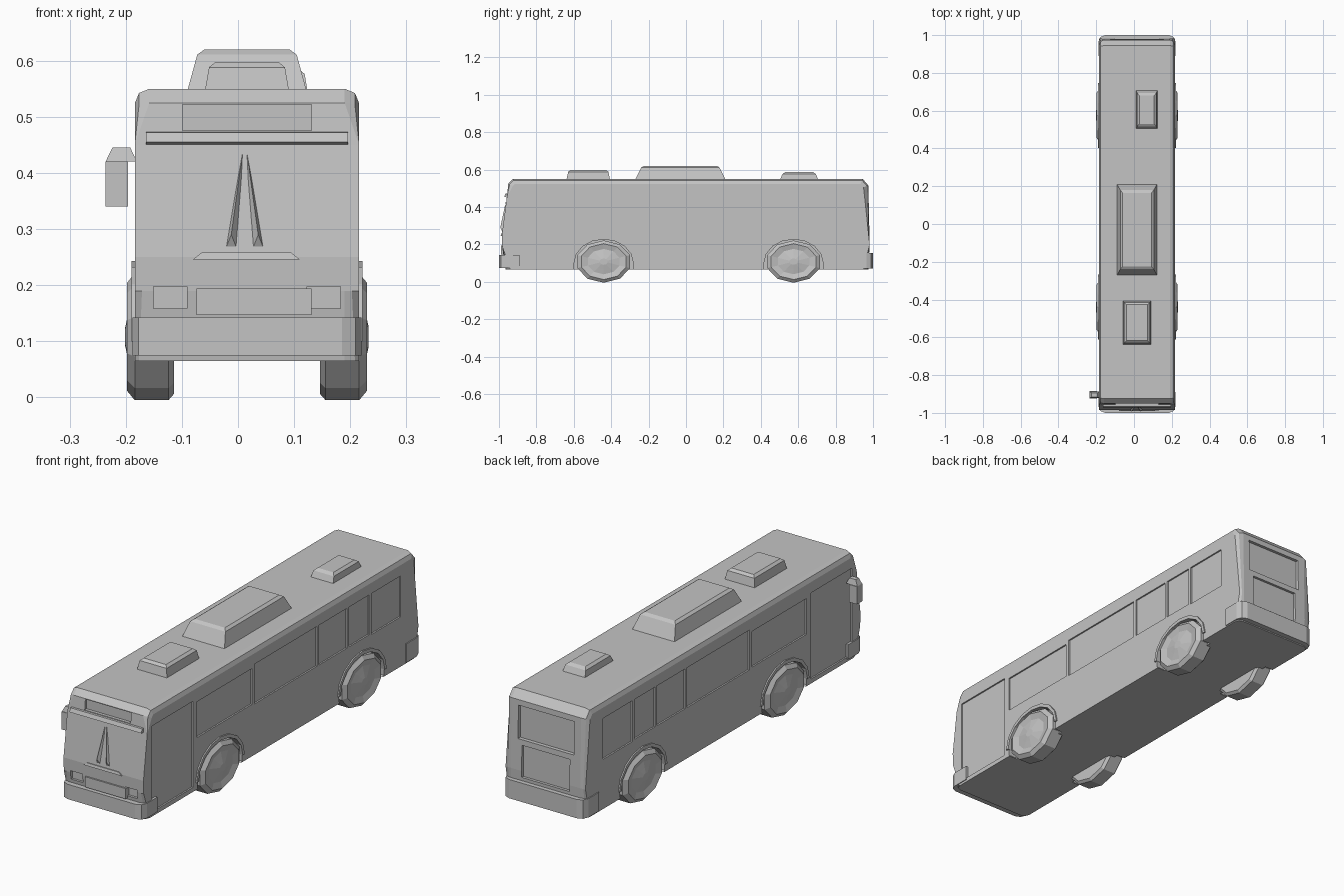
import bpy, bmesh, math
from mathutils import Matrix, Vector

if "Cube" in bpy.data.objects:
    bpy.data.objects.remove(bpy.data.objects["Cube"])

CX = 0.016          # centre line of the body
HW = 0.2            # half width of the body

paint = bpy.data.materials.new("plain_grey")
paint.diffuse_color = (0.55, 0.55, 0.55, 1)
paint.use_nodes = True
paint.node_tree.nodes["Principled BSDF"].inputs["Base Color"].default_value = paint.diffuse_color


def finish(bm, name):
    bmesh.ops.recalc_face_normals(bm, faces=bm.faces)
    me = bpy.data.meshes.new(name)
    bm.to_mesh(me)
    bm.free()
    me.materials.append(paint)
    ob = bpy.data.objects.new(name, me)
    bpy.context.collection.objects.link(ob)
    return ob


def add_box(bm, x0, x1, y0, y1, z0, z1, tx=0.0, ty=0.0):
    """Box whose top is drawn in by tx and ty on every side."""
    low = [(x0, y0), (x1, y0), (x1, y1), (x0, y1)]
    top = [(x0 + tx, y0 + ty), (x1 - tx, y0 + ty), (x1 - tx, y1 - ty), (x0 + tx, y1 - ty)]
    a = [bm.verts.new((x, y, z0)) for x, y in low]
    b = [bm.verts.new((x, y, z1)) for x, y in top]
    bm.faces.new(a[::-1])
    bm.faces.new(b)
    for i in range(4):
        j = (i + 1) % 4
        bm.faces.new((a[i], a[j], b[j], b[i]))


def add_prism(bm, pts, x0, x1):
    """Side outline (y, z) extruded across x."""
    a = [bm.verts.new((x0, y, z)) for y, z in pts]
    b = [bm.verts.new((x1, y, z)) for y, z in pts]
    bm.faces.new(a)
    bm.faces.new(b[::-1])
    for i in range(len(pts)):
        j = (i + 1) % len(pts)
        bm.faces.new((a[i], b[i], b[j], a[j]))


def oval(y, z, ry, rz, n=10):
    return [(y + ry * math.cos(2 * math.pi * (i + .5) / n),
             z + rz * math.sin(2 * math.pi * (i + .5) / n)) for i in range(n)]


def cut(ob, bm):
    cutter = finish(bm, "cutter")
    cutter.hide_render = True
    m = ob.modifiers.new("cut", 'BOOLEAN')
    m.operation, m.solver, m.object = 'DIFFERENCE', 'EXACT', cutter
    bpy.context.view_layer.objects.active = ob
    bpy.ops.object.modifier_apply(modifier=m.name)
    bpy.data.objects.remove(cutter)


# Body shell: side outline with chamfered outer edges
outline = [(-0.965, 0.065), (-0.983, 0.19), (-0.985, 0.25), (-0.958, 0.45), (-0.95, 0.525),
           (-0.925, 0.55), (0.945, 0.55), (0.975, 0.515), (0.982, 0.2), (0.975, 0.065)]
bm = bmesh.new()
add_prism(bm, outline, CX - HW, CX + HW)
rim = [e for e in bm.edges if abs(e.verts[0].co.x - e.verts[1].co.x) < 1e-5
       and max(v.co.z for v in e.verts) > 0.1]
bmesh.ops.bevel(bm, geom=rim, offset=0.026, segments=2, profile=0.5, affect='EDGES')
body = finish(bm, "body")

# Wheel wells
WHEELS = (-0.44, 0.575)
bm = bmesh.new()
for wy in WHEELS:
    for s in (-1, 1):
        add_prism(bm, oval(wy, 0.105, 0.165, 0.13, 12), CX + s * (HW - 0.04), CX + s * (HW + 0.05))
cut(body, bm)

# Recessed windows and doors on both sides
bm = bmesh.new()
panes = [(-0.6, -0.21, 0.3, 0.462), (-0.19, 0.255, 0.295, 0.475), (0.27, 0.47, 0.295, 0.475),
         (0.485, 0.63, 0.295, 0.475), (0.645, 0.855, 0.29, 0.475), (-0.925, -0.63, 0.085, 0.475)]
for y0, y1, z0, z1 in panes:
    for s in (-1, 1):
        xa, xb = sorted((CX + s * (HW - 0.007), CX + s * (HW + 0.05)))
        add_box(bm, xa, xb, y0, y1, z0, z1)
# Front sign and headlights, rear window and engine hatch
add_box(bm, CX - 0.115, CX + 0.115, -1.1, -0.941, 0.476, 0.522)
for s in (-1, 1):
    add_box(bm, CX + s * 0.137 - 0.03, CX + s * 0.137 + 0.03, -1.1, -0.968, 0.158, 0.198)
add_box(bm, CX - 0.14, CX + 0.14, 0.962, 1.1, 0.34, 0.49)
add_box(bm, CX - 0.12, CX + 0.12, 0.968, 1.1, 0.17, 0.315)
cut(body, bm)

# Bumpers with chamfered corners
for name, s, z0, z1 in (("front_bumper", -1, 0.075, 0.142), ("rear_bumper", 1, 0.07, 0.155)):
    bm = bmesh.new()
    y0, y1 = sorted((s * 0.89, s * 1.0))
    add_box(bm, CX - HW - 0.004, CX + HW + 0.004, y0, y1, z0, z1)
    corners = [e for e in bm.edges if abs(e.verts[0].co.z - e.verts[1].co.z) > 0.01
               and e.verts[0].co.y * s > 0.95]
    bmesh.ops.bevel(bm, geom=corners, offset=0.035, segments=2, profile=0.5, affect='EDGES')
    finish(bm, name)

# Brow above the windscreen
bm = bmesh.new()
add_prism(bm, [(-0.95, 0.448), (-0.972, 0.455), (-0.965, 0.472), (-0.94, 0.474)],
          CX - HW + 0.02, CX + HW - 0.02)
finish(bm, "windscreen_brow")

# Lower grille
bm = bmesh.new()
add_box(bm, CX - 0.09, CX + 0.115, -0.99, -0.95, 0.147, 0.194)
finish(bm, "grille")

# Wipers: two slim leaning blades and their base bar
bm = bmesh.new()
for s in (-1, 1):
    tip = bm.verts.new((0.012 + s * 0.004, -0.962, 0.435))
    base = [bm.verts.new(p) for p in ((0.012 + s * 0.012, -0.978, 0.26), (0.012 + s * 0.036, -0.978, 0.26),
                                      (0.012 + s * 0.024, -0.993, 0.29))]
    bm.faces.new(base)
    for i in range(3):
        bm.faces.new((base[i], base[(i + 1) % 3], tip))
add_box(bm, -0.08, 0.11, -0.991, -0.97, 0.246, 0.258, 0.015, 0.003)
finish(bm, "wipers")

# Wheels: ten-sided ovals with chamfered tyre and raised hub
for wy, end in zip(WHEELS, ("front", "rear")):
    for s, side in ((-1, "left"), (1, "right")):
        bm = bmesh.new()
        rows = []
        for d, k in ((0.13, 0.9), (0.14, 1.0), (0.2, 1.0), (0.214, 0.85), (0.206, 0.6),
                     (0.212, 0.35), (0.217, 0.15)):
            rows.append([bm.verts.new((CX + s * d, y, z))
                         for y, z in oval(wy, 0.108, 0.148 * k, 0.113 * k)])
        bm.faces.new(rows[0])
        bm.faces.new(rows[-1])
        for a, b in zip(rows, rows[1:]):
            for i in range(10):
                j = (i + 1) % 10
                bm.faces.new((a[i], a[j], b[j], b[i]))
        finish(bm, f"{end}_{side}_wheel")

        # Arch lip around the well
        bm = bmesh.new()
        arc = [math.pi * i / 8 for i in range(9)]
        outer = [(wy + 0.172 * math.cos(t), 0.1 + 0.143 * math.sin(t)) for t in arc]
        inner = [(wy + 0.158 * math.cos(t), 0.1 + 0.127 * math.sin(t)) for t in reversed(arc)]
        add_prism(bm, outer + inner, CX + s * (HW - 0.03), CX + s * (HW + 0.006))
        finish(bm, f"{end}_{side}_arch")

# Roof units
for name, x0, x1, y0, y1, z1, tx, ty in (
        ("roof_air_unit", -0.092, 0.124, -0.275, 0.215, 0.62, 0.022, 0.04),
        ("front_roof_hatch", -0.06, 0.092, -0.64, -0.405, 0.598, 0.01, 0.012),
        ("rear_roof_hatch", 0.01, 0.125, 0.5, 0.71, 0.586, 0.008, 0.02)):
    bm = bmesh.new()
    add_box(bm, x0, x1, y0, y1, 0.54, z1, tx, ty)
    top = [e for e in bm.edges if min(v.co.z for v in e.verts) > 0.57]
    bmesh.ops.bevel(bm, geom=top, offset=0.01, segments=1, affect='EDGES')
    finish(bm, name)

# Side mirror on its arm
bm = bmesh.new()
add_box(bm, -0.236, -0.196, -0.925, -0.885, 0.34, 0.42)
add_box(bm, -0.236, -0.18, -0.922, -0.888, 0.42, 0.445, 0.012, 0.006)
finish(bm, "side_mirror")
